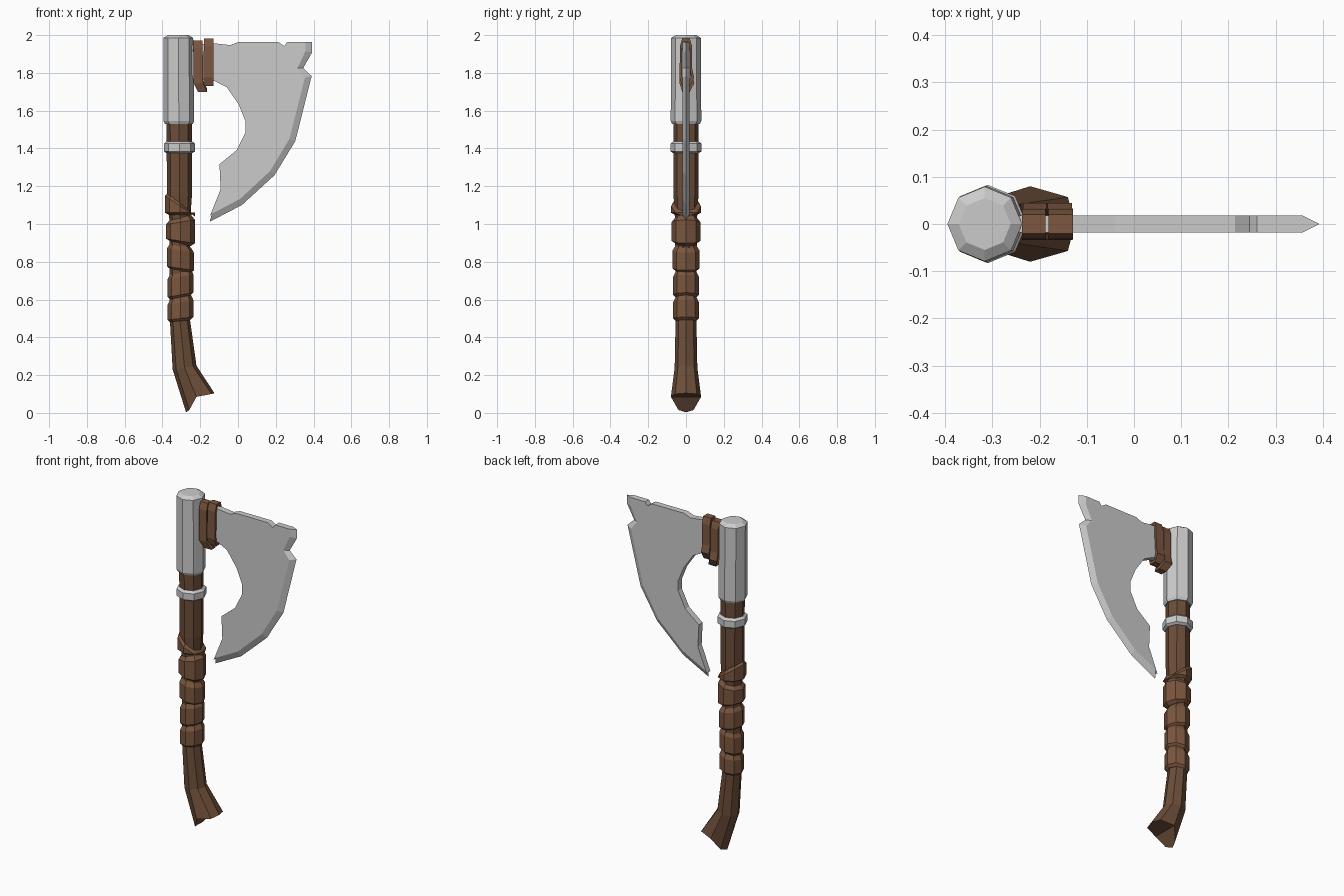
import bpy, bmesh
from math import cos, sin, pi

if "Cube" in bpy.data.objects:
    bpy.data.objects.remove(bpy.data.objects["Cube"])


def material(name, rgb):
    m = bpy.data.materials.new(name)
    m.diffuse_color = (*rgb, 1)
    m.use_nodes = True
    m.node_tree.nodes["Principled BSDF"].inputs["Base Color"].default_value = m.diffuse_color
    return m


WOOD = material("wood", (0.15, 0.075, 0.04))
LEATHER = material("leather", (0.20, 0.095, 0.05))


def finish(name, bm, mat=None):
    bmesh.ops.recalc_face_normals(bm, faces=bm.faces[:])
    me = bpy.data.meshes.new(name)
    bm.to_mesh(me)
    bm.free()
    if mat:
        me.materials.append(mat)
    ob = bpy.data.objects.new(name, me)
    bpy.context.collection.objects.link(ob)
    return ob


def loft(name, rings, mat=None, closed=False):
    """Skin a list of equal-sized point rings; cap the ends or close the loop."""
    bm = bmesh.new()
    vs = [[bm.verts.new(p) for p in r] for r in rings]
    n = len(vs[0])
    pairs = list(zip(vs, vs[1:])) + ([(vs[-1], vs[0])] if closed else [])
    for a, b in pairs:
        for i in range(n):
            j = (i + 1) % n
            bm.faces.new((a[i], a[j], b[j], b[i]))
    if not closed:
        bm.faces.new(vs[0])
        bm.faces.new(vs[-1])
    return finish(name, bm, mat)


def octagon(z, x, rx, ry=None, tilt=0):
    ry = ry or rx
    return [(x + rx * cos(k * pi / 4), ry * sin(k * pi / 4), z + tilt * cos(k * pi / 4))
            for k in range(8)]


# Wooden shaft with a flared, notched foot
half = [(-0.125, 0, 0.105), (-0.14, 0.057, 0.1), (-0.22, 0.08, 0.085),
        (-0.258, 0.04, 0.015), (-0.275, 0, 0.003)]
foot = half + [(x, -y, z) for x, y, z in half[3:0:-1]]
shaft = loft("shaft", [
    foot,
    octagon(0.24, -0.283, 0.063, 0.06, 0.01),
    octagon(0.50, -0.308, 0.053, 0.055),
    octagon(1.02, -0.308, 0.055, 0.058),
    octagon(1.15, -0.31, 0.066),
    octagon(1.60, -0.312, 0.067)], WOOD)
# Notched end is faceted around the line between its two side corners
bm = bmesh.new()
bm.from_mesh(shaft.data)
end = min(bm.faces, key=lambda f: f.calc_center_median().z)
corners = [v for v in end.verts if abs(abs(v.co.y) - 0.08) < 1e-4]
bmesh.ops.connect_verts(bm, verts=corners)
bm.to_mesh(shaft.data)
bm.free()

# Steel socket and collar
loft("socket", [octagon(1.53, -0.313, 0.074), octagon(1.545, -0.313, 0.081),
                octagon(1.985, -0.316, 0.079), octagon(2.0, -0.316, 0.055)])
loft("collar", [octagon(1.375, -0.31, 0.068), octagon(1.385, -0.31, 0.083),
                octagon(1.425, -0.31, 0.083), octagon(1.437, -0.31, 0.068)])

# Leather grip bands: bottom z, top z, bottom tilt, top tilt, radius
for i, (z0, z1, t0, t1, r) in enumerate([
        (0.485, 0.60, 0.008, 0.012, 0.068), (0.61, 0.735, 0.012, 0.012, 0.068),
        (0.75, 0.875, -0.01, -0.012, 0.071), (0.895, 1.025, -0.012, 0.012, 0.076),
        (1.045, 1.11, 0.0, -0.055, 0.079)]):
    x = -0.304 if i < 4 else -0.307
    loft(f"grip_band_{i + 1}", [
        octagon(z0, x, 0.053, tilt=t0), octagon(z0 + 0.015, x, r, tilt=t0),
        octagon(z1 - 0.015, x, r, tilt=t1), octagon(z1 + 0.012, x, 0.055, tilt=t1)], LEATHER)

# Blade: flat plate outline (x, z), ground to a sharp line along the cutting edge
spine = [(-0.15, 1.04), (-0.092, 1.184), (-0.098, 1.317), (-0.008, 1.39), (0.04, 1.486),
         (0.04, 1.544), (0.003, 1.634), (-0.06, 1.725), (-0.125, 1.757), (-0.26, 1.77),
         (-0.26, 1.945), (-0.13, 1.957), (-0.04, 1.947), (0.0, 1.963), (0.214, 1.963),
         (0.245, 1.942), (0.26, 1.963)]
ground = [(0.357, 1.963), (0.357, 1.915), (0.315, 1.825), (0.354, 1.775), (0.272, 1.45),
          (0.17, 1.28), (0.01, 1.132), (-0.138, 1.055)]
sharp = [(0.393, 1.963), (0.393, 1.91), (0.345, 1.825), (0.39, 1.783), (0.303, 1.438),
         (0.193, 1.258), (0.02, 1.10), (-0.15, 1.012)]
bm = bmesh.new()
T = 0.018
front, back = ([bm.verts.new((x, y, z)) for x, z in spine + ground] for y in (-T, T))
edge = [bm.verts.new((x, 0, z)) for x, z in sharp]
bm.faces.new(front)
bm.faces.new(back[::-1])
s, n = len(spine), len(front)
for i in range(s):
    bm.faces.new((front[i], front[i + 1], back[i + 1], back[i]))
bm.faces.new((front[-1], front[0], back[0], back[-1]))
for side in (front, back):
    for i in range(len(edge) - 1):
        bm.faces.new((side[s + i], side[s + i + 1], edge[i + 1], edge[i]))
for k, e in ((s, edge[0]), (n - 1, edge[-1])):
    bm.faces.new((front[k], back[k], e))
finish("blade", bm)


# Leather straps looped around the blade neck
def strap(name, x_top, x_low, x_bottom, width, top, bottom):
    loop = [(-0.02, top, x_top), (0.02, top, x_top), (0.032, top - 0.04, x_top),
            (0.033, bottom + 0.09, x_low), (0.044, bottom + 0.045, x_low),
            (0.02, bottom, x_bottom), (-0.02, bottom, x_bottom),
            (-0.034, bottom + 0.045, x_low), (-0.032, top - 0.04, x_top)]
    mid = (top + bottom) / 2
    rings = []
    for y, z, x in loop:
        yi, zi = y * 0.62, mid + (z - mid) * 0.88
        a, b = x - width / 2, x + width / 2
        rings.append([(a, y, z), (b, y, z), (b, yi, zi), (a, yi, zi)])
    loft(name, rings, LEATHER, closed=True)


strap("inner_strap", -0.212, -0.21, -0.188, 0.05, 1.972, 1.70)
strap("outer_strap", -0.155, -0.157, -0.157, 0.052, 1.982, 1.73)
